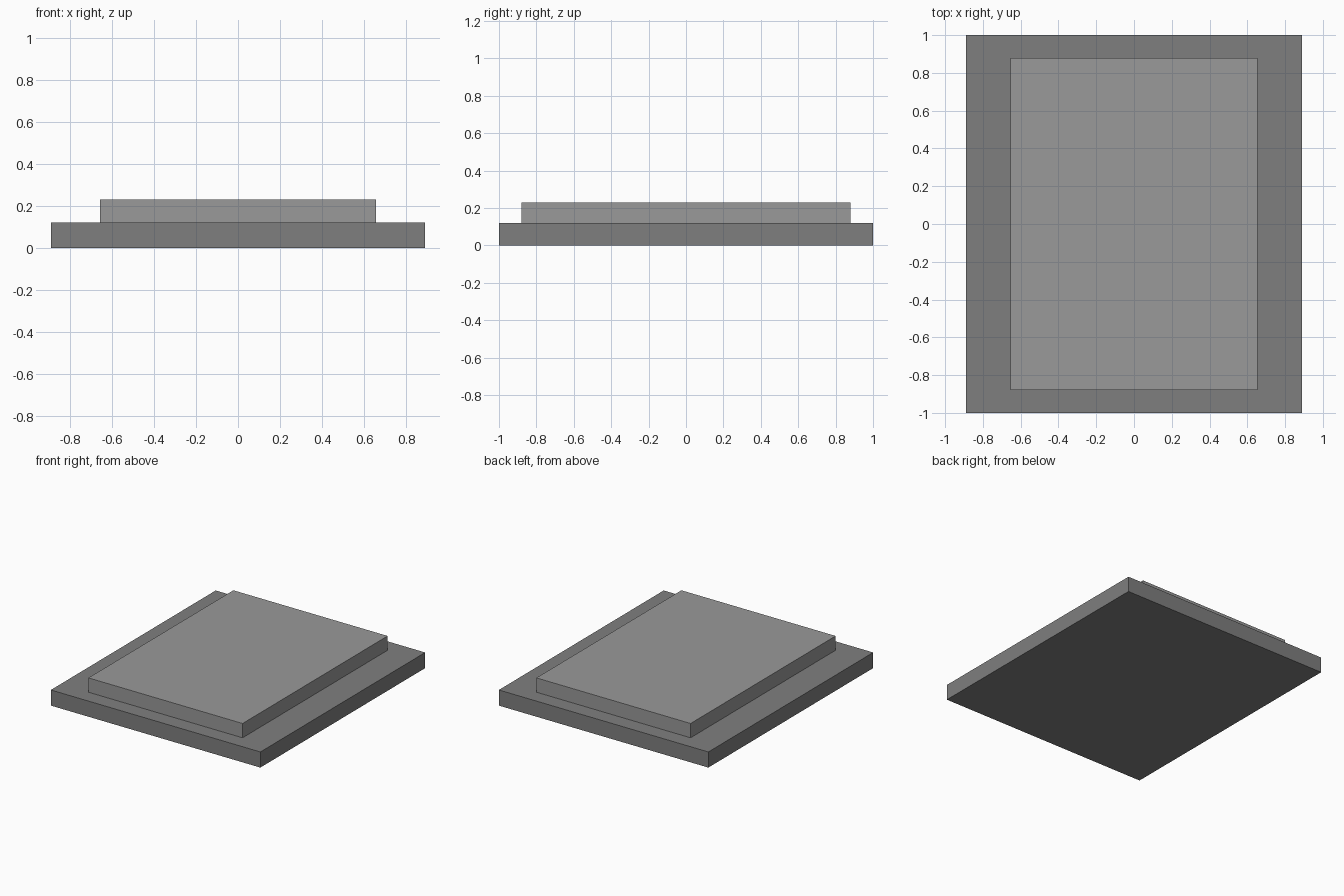
import bpy

if "Cube" in bpy.data.objects:
    bpy.data.objects.remove(bpy.data.objects["Cube"])


def slab(name, size_x, size_y, z0, z1, grey):
    """Grey box centred on x = y = 0, spanning z0 to z1."""
    bpy.ops.mesh.primitive_cube_add(size=1, location=(0, 0, (z0 + z1) / 2))
    obj = bpy.context.object
    obj.name = name
    obj.scale = (size_x, size_y, z1 - z0)
    bpy.ops.object.transform_apply(location=True, rotation=False, scale=True)
    mat = bpy.data.materials.new(name + "_grey")
    mat.diffuse_color = (grey, grey, grey, 1)
    mat.use_nodes = True
    mat.node_tree.nodes["Principled BSDF"].inputs["Base Color"].default_value = mat.diffuse_color
    obj.data.materials.append(mat)
    return obj


# Wide, darker lower plate
slab("base_plate", 1.78, 2.0, 0.0, 0.12, 0.212)

# Smaller, lighter plate resting on the base
slab("raised_plate", 1.31, 1.76, 0.12, 0.23, 0.319)
